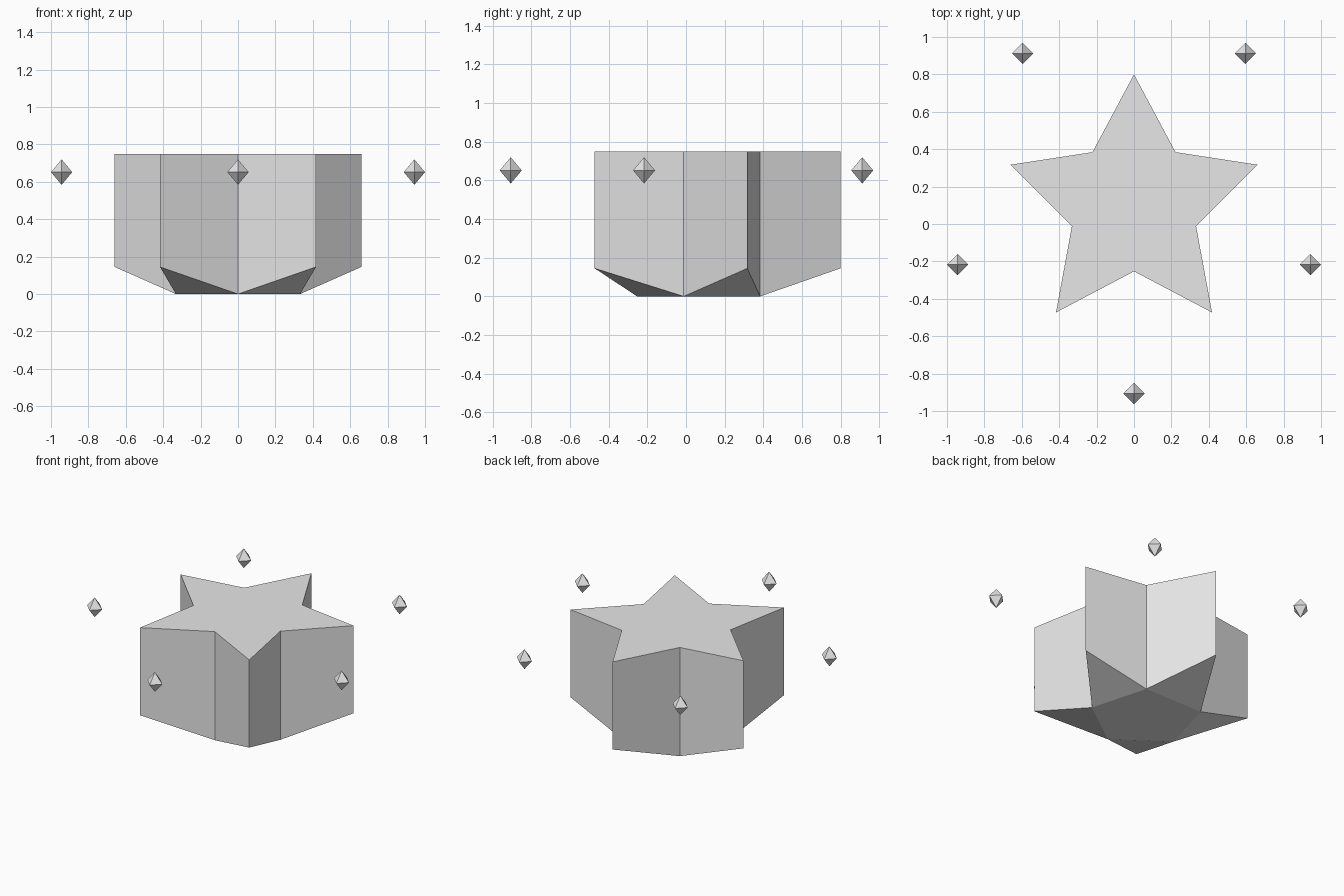
import bpy
import bmesh

cube = bpy.data.objects.get("Cube")
if cube:
    bpy.data.objects.remove(cube, do_unlink=True)

grey = bpy.data.materials.new("plain grey")
grey.use_nodes = True
grey.diffuse_color = (0.8, 0.8, 0.8, 1)
grey.node_tree.nodes["Principled BSDF"].inputs["Base Color"].default_value = (0.8, 0.8, 0.8, 1)


def finish(name, bm, location=(0, 0, 0)):
    bmesh.ops.recalc_face_normals(bm, faces=bm.faces)
    mesh = bpy.data.meshes.new(name)
    bm.to_mesh(mesh)
    bm.free()
    mesh.materials.append(grey)
    obj = bpy.data.objects.new(name, mesh)
    obj.location = location
    bpy.context.collection.objects.link(obj)
    return obj


# Star body: alternating tips and notches, right half mirrored to the left
half = [(0, 0.80), (0.222, 0.384), (0.66, 0.317),
        (0.332, -0.012), (0.417, -0.473), (0, -0.253)]
outline = half + [(-x, y) for x, y in half[-2:0:-1]]
TOP, TIP_BASE = 0.75, 0.145

bm = bmesh.new()
upper = [bm.verts.new((x, y, TOP)) for x, y in outline]
lower = [bm.verts.new((x, y, TIP_BASE if i % 2 == 0 else 0))
         for i, (x, y) in enumerate(outline)]
bm.faces.new(upper)
count = len(outline)
for i in range(count):
    j = (i + 1) % count
    bm.faces.new((lower[i], lower[j], upper[j], upper[i]))

# Underside: flat pentagon between notches, sloping triangle under each tip
bm.faces.new(lower[1::2])
for i in range(0, count, 2):
    bm.faces.new((lower[i - 1], lower[i], lower[i + 1]))
finish("star_body", bm)


# Floating octahedral gems, one opposite each notch
def gem(name, x, y, radius=0.057, height=0.068):
    bm = bmesh.new()
    ring = [bm.verts.new(p) for p in
            ((radius, 0, 0), (0, radius, 0), (-radius, 0, 0), (0, -radius, 0))]
    for z in (height, -height):
        apex = bm.verts.new((0, 0, z))
        for i in range(4):
            bm.faces.new((ring[i - 1], ring[i], apex))
    finish(name, bm, (x, y, 0.652))


gem("front_gem", 0, -0.907)
for side, sign in (("left", 1), ("right", -1)):
    gem(side + "_gem", sign * 0.943, -0.217)
    gem("back_" + side + "_gem", sign * 0.595, 0.912)
